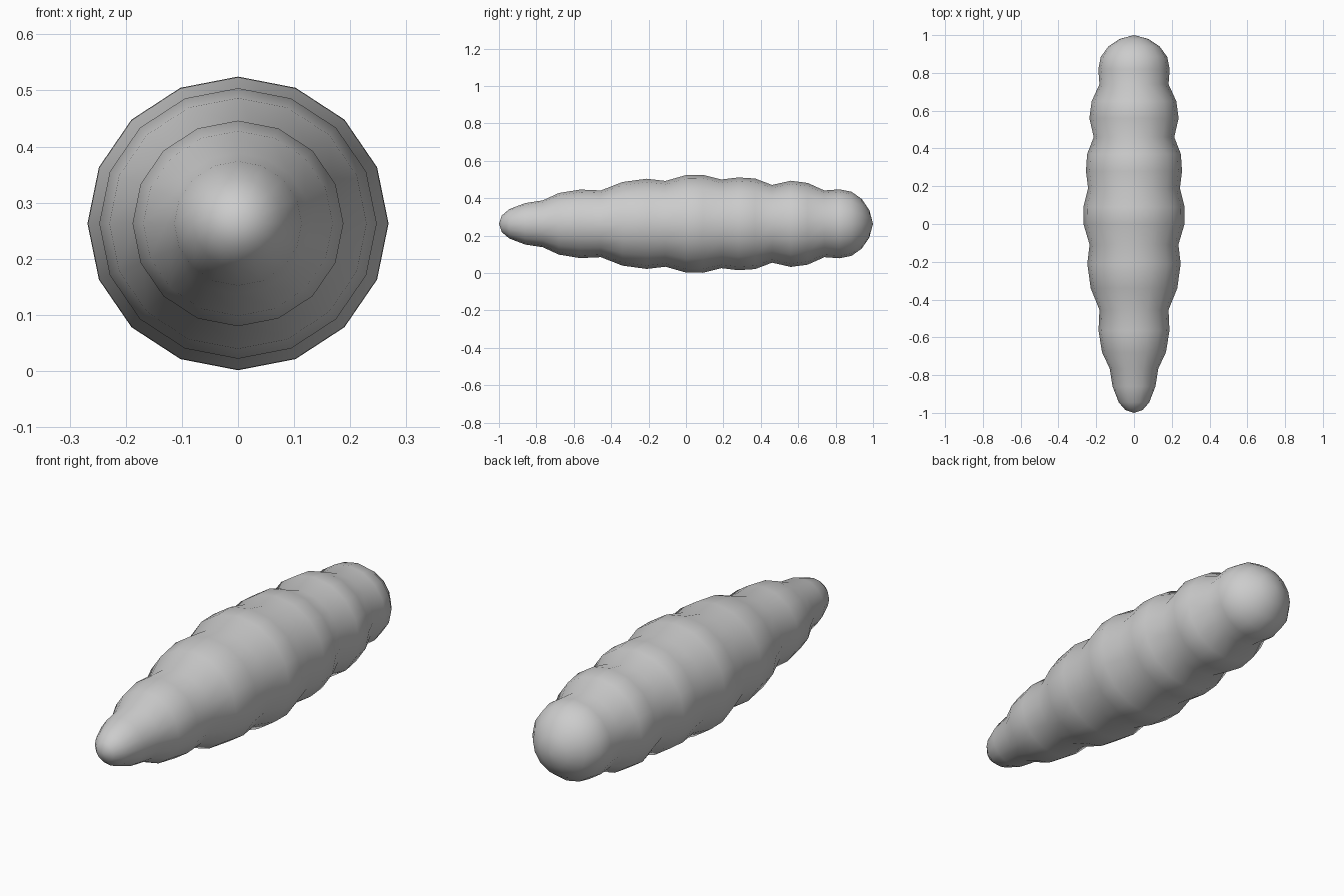
import bpy, bmesh, math

if "Cube" in bpy.data.objects:
    bpy.data.objects.remove(bpy.data.objects["Cube"])

SIDES = 16
CENTRE_Z = 0.263

# Profile of the segmented body: (position along y, radius)
PROFILE = [
    (-0.985, 0.045), (-0.945, 0.08), (-0.86, 0.113), (-0.765, 0.128),
    (-0.68, 0.168), (-0.565, 0.187), (-0.455, 0.182), (-0.34, 0.228),
    (-0.21, 0.246), (-0.11, 0.234), (0.0, 0.266), (0.09, 0.267),
    (0.19, 0.242), (0.28, 0.253), (0.37, 0.247), (0.46, 0.212),
    (0.56, 0.235), (0.65, 0.223), (0.74, 0.182), (0.82, 0.188),
    (0.885, 0.175), (0.94, 0.135), (0.98, 0.075),
]

grey = bpy.data.materials.new("light grey")
grey.diffuse_color = (0.604, 0.604, 0.604, 1)
grey.use_nodes = True
grey.node_tree.nodes["Principled BSDF"].inputs["Base Color"].default_value = grey.diffuse_color

bm = bmesh.new()

# Rings, slightly wider than tall
rings = []
for y, r in PROFILE:
    rings.append([bm.verts.new((r * 1.005 * math.cos(a), y, CENTRE_Z + r * 0.98 * math.sin(a)))
                  for a in (2 * math.pi * i / SIDES for i in range(SIDES))])
for a, b in zip(rings, rings[1:]):
    for i in range(SIDES):
        j = (i + 1) % SIDES
        bm.faces.new((a[i], a[j], b[j], b[i]))

# Rounded tail and head tips
for ring, y in ((rings[0], -1), (rings[-1], 1)):
    tip = bm.verts.new((0, y, CENTRE_Z))
    for i in range(SIDES):
        bm.faces.new((ring[i], ring[(i + 1) % SIDES], tip))

bmesh.ops.recalc_face_normals(bm, faces=bm.faces)
for f in bm.faces:
    f.smooth = True
mesh = bpy.data.meshes.new("segmented_body")
bm.to_mesh(mesh)
bm.free()
mesh.materials.append(grey)
bpy.context.collection.objects.link(bpy.data.objects.new("segmented_body", mesh))
